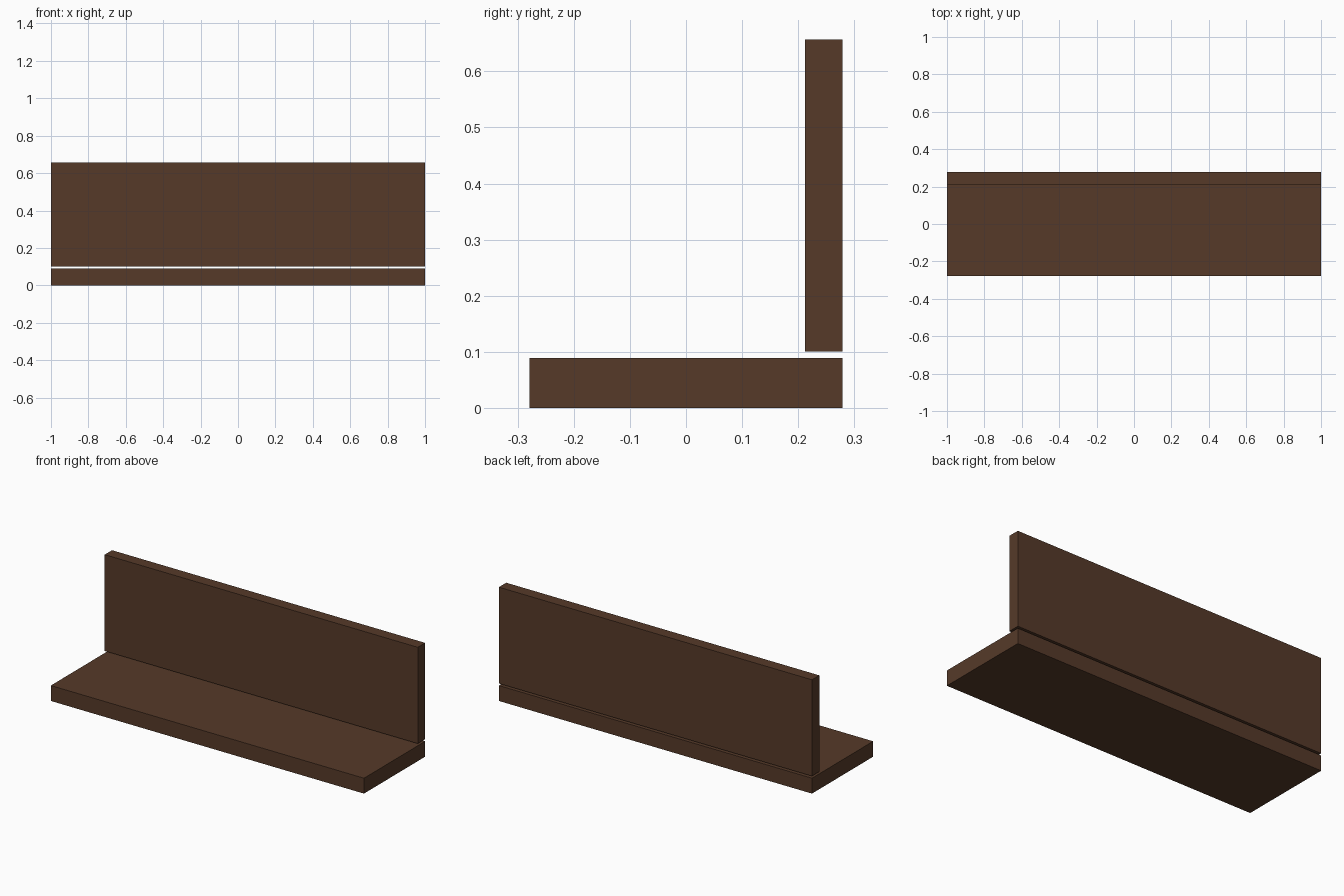
import bpy

if "Cube" in bpy.data.objects:
    bpy.data.objects.remove(bpy.data.objects["Cube"])

wood = bpy.data.materials.new("dark_wood")
wood.diffuse_color = (0.093, 0.042, 0.022, 1)
wood.use_nodes = True
wood.node_tree.nodes["Principled BSDF"].inputs["Base Color"].default_value = wood.diffuse_color


def box(name, lo, hi):
    """Axis-aligned box between two corners."""
    centre = [(a + b) / 2 for a, b in zip(lo, hi)]
    bpy.ops.mesh.primitive_cube_add(size=1, location=centre)
    ob = bpy.context.object
    ob.name = name
    ob.scale = [b - a for a, b in zip(lo, hi)]
    bpy.ops.object.transform_apply(location=False, rotation=False, scale=True)
    ob.data.materials.append(wood)
    return ob


# Horizontal slab
box("seat", (-1, -0.279, 0), (1, 0.279, 0.089))

# Upright board, floating just above the rear edge of the slab
box("backrest", (-1, 0.212, 0.101), (1, 0.279, 0.657))
